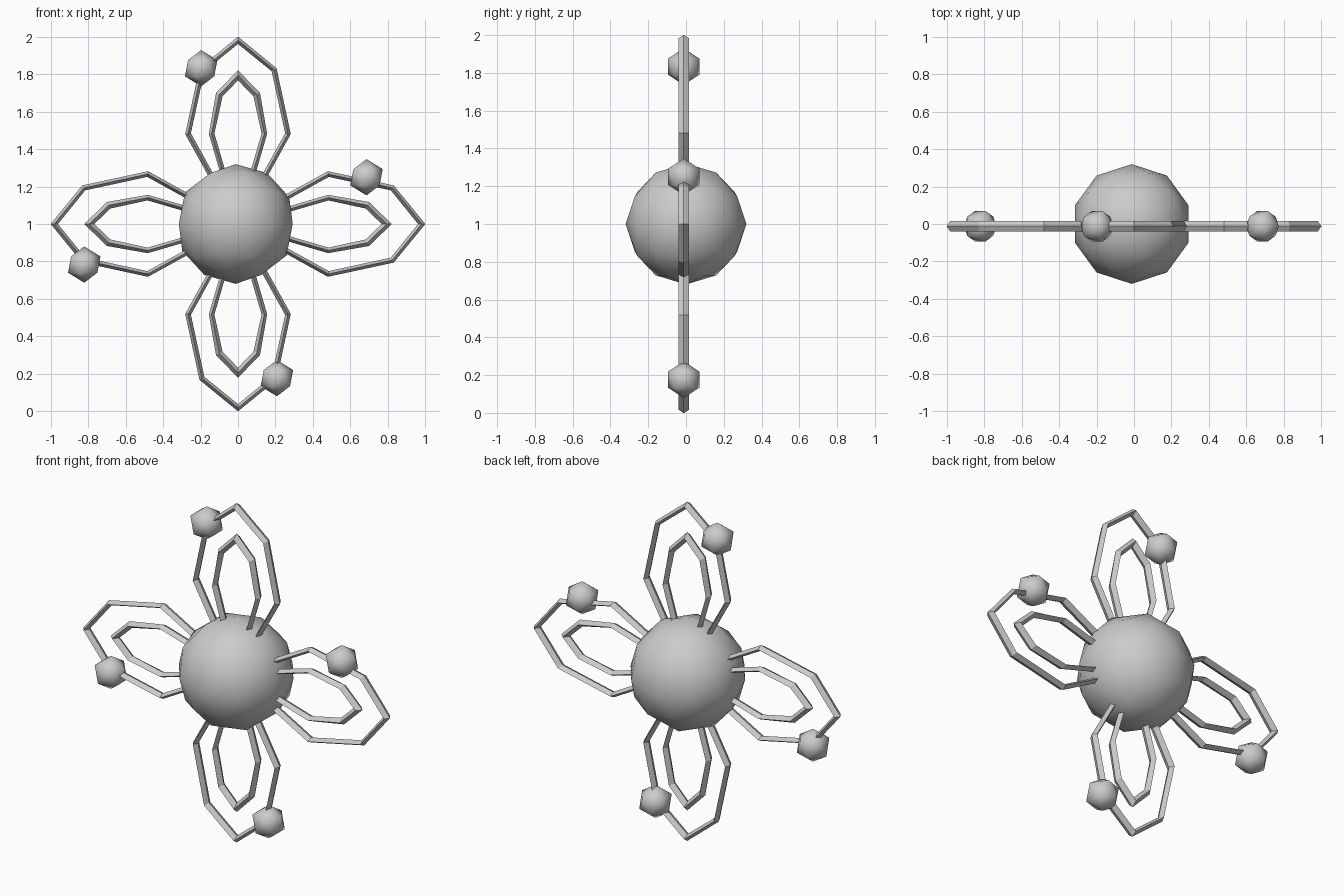
import bpy, bmesh, math
from mathutils import Vector

if "Cube" in bpy.data.objects:
    bpy.data.objects.remove(bpy.data.objects["Cube"])

Y0 = -0.012  # depth of the plane holding the loops


def figure_eight(half):
    """Closed two-lobed path from the upper half of one lobe (u, v, thickness)."""
    lobe = half + [(u, -v, t) for u, v, t in reversed(half[:-1])]
    centre = (0, 0, 1)
    return [centre] + lobe + [centre] + [(-u, v, t) for u, v, t in lobe]


def make_loop(name, half, vertical):
    path = figure_eight(half)
    n = len(path)
    flat, deep = 0.0145, 0.029  # half-widths of the diamond section
    bm = bmesh.new()
    rings = []
    for i, (u, v, t) in enumerate(path):
        p = Vector((u, v))
        a = (p - Vector(path[i - 1][:2])).normalized()
        b = (Vector(path[(i + 1) % n][:2]) - p).normalized()
        tan = (a + b).normalized()
        nor = Vector((-tan.y, tan.x)) * flat * t / max(tan.dot(a), 0.5)
        ring = []
        for s, d in ((1, 0), (0, 1), (-1, 0), (0, -1)):
            q = p + nor * s
            x, z = (q.y, q.x) if vertical else (q.x, q.y)
            ring.append(bm.verts.new((x, Y0 + d * deep, 1 + z)))
        rings.append(ring)
    for i in range(n):
        r, s = rings[i], rings[(i + 1) % n]
        for k in range(4):
            m = (k + 1) % 4
            bm.faces.new((r[k], r[m], s[m], s[k]))
    bmesh.ops.recalc_face_normals(bm, faces=bm.faces)
    mesh = bpy.data.meshes.new(name)
    bm.to_mesh(mesh)
    bm.free()
    bpy.context.collection.objects.link(bpy.data.objects.new(name, mesh))


def ball(name, loc, radius, detail):
    bpy.ops.mesh.primitive_ico_sphere_add(subdivisions=detail, radius=radius, location=loc)
    ob = bpy.context.object
    ob.name = name
    bpy.ops.object.shade_smooth()


# Central ball
ball("nucleus", (-0.012, 0, 1), 0.32, 2)

# Outer and inner loops, one horizontal and one vertical of each
outer = [(0.483, 0.267, 1), (0.825, 0.193, 1), (0.982, 0, 1.05)]
inner = [(0.483, 0.141, 1), (0.692, 0.1, 1.3), (0.795, 0, 1.3)]
for label, half in (("outer", outer), ("inner", inner)):
    make_loop(label + "_loop_horizontal", half, False)
    make_loop(label + "_loop_vertical", half, True)

# Small balls riding on the outer loops
for i, (x, z) in enumerate([(-0.197, 1.833), (0.687, 1.25), (-0.822, 0.783), (0.208, 0.176)]):
    ball(f"orbiting_ball_{i + 1}", (x, Y0, z), 0.097, 1)
